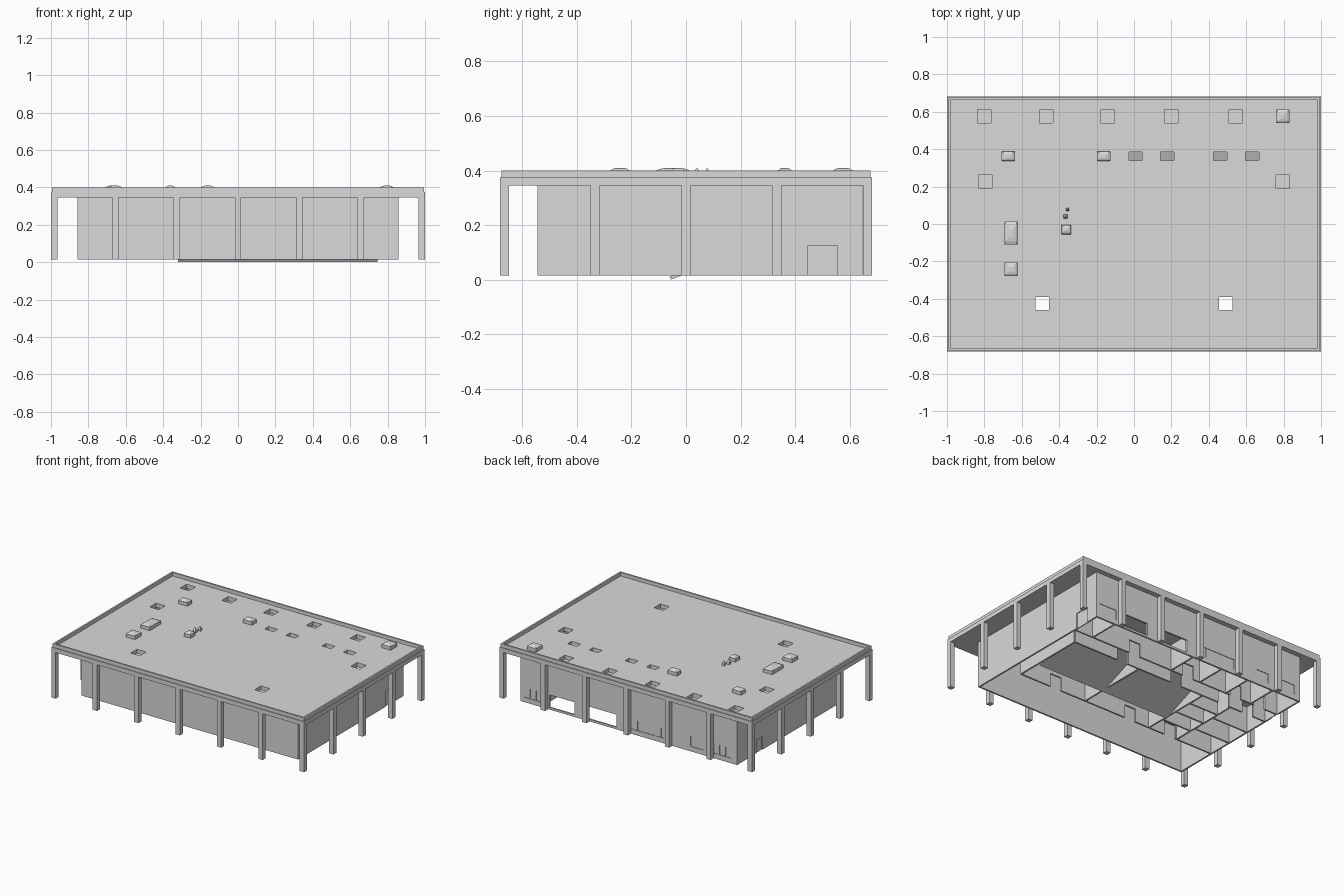
import bpy
import bmesh
from mathutils import Matrix, Vector

if "Cube" in bpy.data.objects:
    bpy.data.objects.remove(bpy.data.objects["Cube"], do_unlink=True)

# Single plain colour
concrete = bpy.data.materials.new("pale_grey")
concrete.use_nodes = True
GREY = (0.7, 0.7, 0.7, 1)
concrete.diffuse_color = GREY
concrete.node_tree.nodes["Principled BSDF"].inputs["Base Color"].default_value = GREY


def finish(name, bm):
    mesh = bpy.data.meshes.new(name)
    bm.normal_update()
    bm.to_mesh(mesh)
    bm.free()
    mesh.materials.append(concrete)
    obj = bpy.data.objects.new(name, mesh)
    bpy.context.collection.objects.link(obj)
    return obj


def add_box(bm, x0, x1, y0, y1, z0, z1, base=1.0, top=1.0):
    """Box between two corners; its base and top can be narrowed."""
    size = Vector((x1 - x0, y1 - y0, z1 - z0))
    mid = Vector((x0 + x1, y0 + y1, z0 + z1)) / 2
    for v in bmesh.ops.create_cube(bm, size=1)["verts"]:
        k = top if v.co.z > 0 else base
        v.co = mid + Vector((v.co.x * size.x * k, v.co.y * size.y * k, v.co.z * size.z))


def boxes(name, items):
    bm = bmesh.new()
    for item in items:
        add_box(bm, *item)
    return finish(name, bm)


def cut(target, items):
    """Cut box-shaped openings out of a part."""
    cutter = boxes("cutter", items)
    cutter.hide_render = True
    mod = target.modifiers.new("openings", 'BOOLEAN')
    mod.operation = 'DIFFERENCE'
    mod.solver = 'EXACT'
    mod.object = cutter
    bpy.context.view_layer.objects.active = target
    bpy.ops.object.modifier_apply(modifier=mod.name)
    bpy.data.objects.remove(cutter, do_unlink=True)


def around(x, y, w, d, z0, z1):
    return (x - w / 2, x + w / 2, y - d / 2, y + d / 2, z0, z1)


# Main levels and outlines
FLOOR, MID, EAVE, DECK, TOP = 0.015, 0.2, 0.345, 0.375, 0.4
RX, RY = 1.0, 0.682
WX, WF, WB = 0.857, -0.545, 0.647
T = 0.012

# Roof slab with square and oblong skylight holes
roof = boxes("roof_slab", [(-RX, RX, -RY, RY, EAVE, DECK)])
S = 0.072
square_holes = [(x, 0.575) for x in (-0.8, -0.47, -0.14, 0.2, 0.545)]
square_holes += [(side * x, y) for side in (-1, 1) for x, y in ((0.795, 0.225), (0.49, -0.425))]
oblong_holes = [(x, 0.362) for x in (0.008, 0.178, 0.462, 0.632)]
cut(roof, [around(x, y, S, S, 0.3, 0.5) for x, y in square_holes]
    + [around(x, y, S, 0.045, 0.3, 0.5) for x, y in oblong_holes])

# Parapet ring
PX, PY = RX - 0.006, RY - 0.006
parapet = boxes("parapet", [(-PX, PX, -PY, PY, DECK, TOP)])
cut(parapet, [(-PX + T, PX - T, -PY + T, PY - T, 0.3, 0.5)])

# Tilted panels below the oblong holes
bm = bmesh.new()
for x, y in oblong_holes:
    spin = Matrix.Translation((x, y, 0.3)) @ Matrix.Rotation(0.6, 4, 'Y') @ Matrix.Diagonal((0.1, 0.06, 0.005, 1))
    bmesh.ops.create_cube(bm, size=1, matrix=spin)
finish("skylight_panels", bm)

# Skylight domes: curb plus a two-step rounded cap
bm = bmesh.new()
domes = [(0.795, 0.575, S, S), (-0.672, 0.362, S, 0.05), (-0.162, 0.362, S, 0.05),
         (-0.657, -0.048, S, 0.125), (-0.657, -0.242, S, S), (-0.362, -0.03, 0.05, 0.05)]
for x, y, w, d in domes:
    add_box(bm, *around(x, y, w, d, DECK, TOP))
    add_box(bm, *around(x, y, w, d, TOP, TOP + 0.006), 1, 0.75)
    add_box(bm, *around(x, y, w, d, TOP + 0.006, TOP + 0.01), 0.75, 0.35)
finish("skylight_domes", bm)

# Small pointed vents
bm = bmesh.new()
for x, y, w in ((-0.367, 0.04, 0.022), (-0.355, 0.078, 0.016)):
    add_box(bm, *around(x, y, w, w, DECK, TOP - 0.005))
    add_box(bm, *around(x, y, w, w, TOP - 0.005, TOP + 0.01), 1, 0.1)
finish("roof_vents", bm)

# Columns round the perimeter
C = 0.034
EX, EY = RX - C / 2, RY - C / 2
spots = [(EX * (i - 3) / 3, s * EY) for i in range(7) for s in (-1, 1)]
spots += [(s * EX, EY * j / 2) for j in (-1, 0, 1) for s in (-1, 1)]
boxes("columns", [around(x, y, C, C, FLOOR, EAVE) for x, y in spots])

# Outer walls with doors, windows and the open entrance
walls = boxes("outer_walls", [(-WX, WX, WF, WB, FLOOR, EAVE)])
cut(walls, [(-WX + T, WX - T, WF + T, WB - T, -0.1, 0.5)])
windows = [(0.69, 0.83), (-0.3, -0.02), (-0.59, -0.49), (-0.81, -0.67)]
entrances = [(0.43, 0.626), (0.098, 0.327)]
W0, W1 = 0.05, 0.12
cut(walls, [(a, b, WB - 0.05, WB + 0.05, W0, W1) for a, b in windows]
    + [(a, b, WB - 0.05, WB + 0.05, 0.03, W1) for a, b in entrances]
    + [(WX - 0.05, WX + 0.05, 0.445, 0.555, -0.1, 0.125),
       (-WX - 0.05, -WX + 0.05, 0.36, 0.43, -0.1, 0.11)])

# Window panes with slim mullions
parts = []
for a, b in windows:
    parts.append((a, b, WB - T, WB - 0.004, W0, W1))
    n = round((b - a) / 0.046)
    for i in range(1, n):
        m = a + (b - a) * i / n
        parts.append((m - 0.002, m + 0.002, WB - T, WB - 0.002, W0, W1))
boxes("window_panes", parts)

# Side door leaves
boxes("side_doors", [(WX - T, WX - 0.006, 0.445, 0.555, FLOOR, 0.125),
                     (-WX + 0.006, -WX + T, 0.36, 0.43, FLOOR, 0.11)])

# Inner partitions, running along and across the building
H = T / 2
IX, IY = WX - T, WB - T
HALL_L, HALL_R, HALL_MID = 0.75, -0.326, 0.21
FRONT, BACK, CORRIDOR = -0.24, 0.3, 0.42


def along(y, x0, x1):
    return (x0, x1, y - H, y + H, FLOOR, MID)


def across(x, y0, y1):
    return (x - H, x + H, y0, y1, FLOOR, MID)


long_walls = boxes("long_partitions", [along(FRONT, -IX, HALL_L), along(BACK, -IX, HALL_L),
                                       along(CORRIDOR, -IX, IX)])
door_spots = [(x, FRONT) for x in (0.46, -0.164, -0.5)]
door_spots += [(x, y) for x in (-0.7, -0.5, -0.1, 0.35) for y in (BACK, CORRIDOR)]
cut(long_walls, [around(x, y, 0.09, 0.05, -0.1, 0.11) for x, y in door_spots])

boxes("hall_partitions", [across(x, FRONT, BACK) for x in (HALL_L, HALL_MID, HALL_R)])
boxes("back_room_partitions", [across(x, CORRIDOR, IY) for x in (-0.63, -0.42, -0.2, 0.04, 0.7)])

# Small rooms beside the halls
aisle = -0.56
boxes("small_room_partitions", [across(aisle, FRONT, BACK)]
      + [along(y, -IX, aisle) for y in (-0.06, 0.12)]
      + [along(y, aisle, HALL_R) for y in (-0.1, 0.03, 0.17)])

# Raked hall floor, rising towards the back
bm = bmesh.new()
add_box(bm, -0.32, 0.745, 0, 0.37, 0, T)
bm.transform(Matrix.Translation((0, -0.055, 0.0)) @ Matrix.Rotation(0.38, 4, 'X'))
finish("raked_floor", bm)

# Lower ceiling; the front hall stays open to the roof
boxes("lower_ceiling", [(-IX, IX, FRONT, IY, MID, MID + 0.008)])
